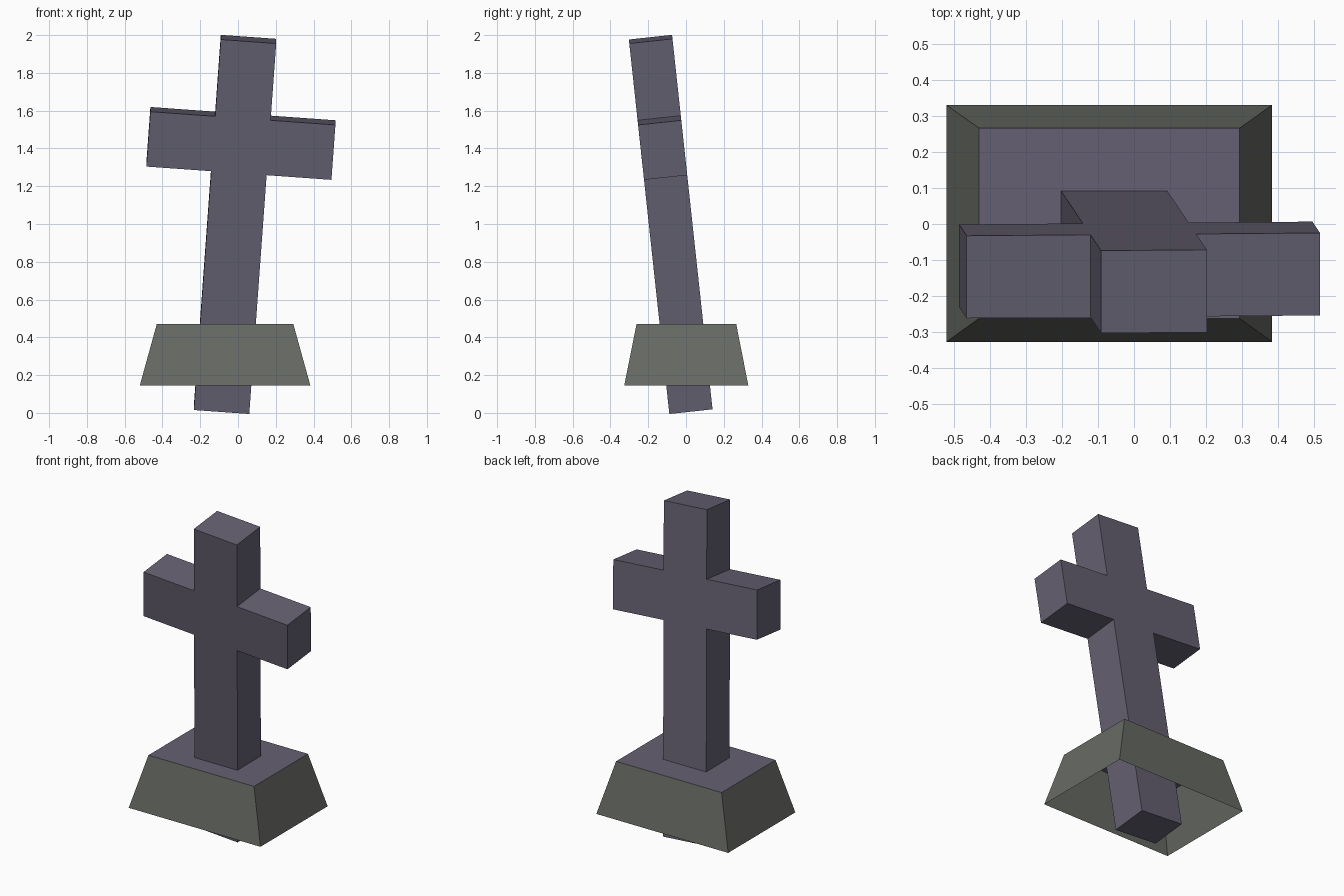
import bpy, bmesh
from mathutils import Matrix, Vector

if "Cube" in bpy.data.objects:
    bpy.data.objects.remove(bpy.data.objects["Cube"])


def material(name, rgb):
    m = bpy.data.materials.new(name)
    m.diffuse_color = (*rgb, 1)
    m.use_nodes = True
    m.node_tree.nodes["Principled BSDF"].inputs["Base Color"].default_value = m.diffuse_color
    return m


slate = material("purple slate", (0.130, 0.118, 0.168))
stone = material("green grey stone", (0.135, 0.143, 0.127))


def add_object(name, bm, mats):
    bmesh.ops.recalc_face_normals(bm, faces=bm.faces)
    mesh = bpy.data.meshes.new(name)
    bm.to_mesh(mesh)
    bm.free()
    for m in mats:
        mesh.materials.append(m)
    ob = bpy.data.objects.new(name, mesh)
    bpy.context.collection.objects.link(ob)
    return ob


# Leaning cross: half outline mirrored, extruded front to back
W, ARM, D = 0.147, 0.491, 0.23
LOW, HIGH, TOP = 1.275, 1.568, 1.978
half = [(W, 0), (W, LOW), (ARM, LOW), (ARM, HIGH), (W, HIGH), (W, TOP)]
outline = half + [(-x, z) for x, z in reversed(half)]
bm = bmesh.new()
face = bm.faces.new([bm.verts.new((x, -D / 2, z)) for x, z in outline])
ext = bmesh.ops.extrude_face_region(bm, geom=[face], use_keep_orig=True)
bmesh.ops.translate(bm, vec=(0, D, 0),
                    verts=[v for v in ext["geom"] if isinstance(v, bmesh.types.BMVert)])
# Tilt it to the right and forward
foot, head = Vector((-0.087, 0.025, 0.017)), Vector((0.0555, -0.187, 1.978))
up = (head - foot).normalized()
back = up.cross(Vector((1, 0.008, -0.072))).normalized()
side = back.cross(up)
tilt = Matrix((side, back, up)).transposed().to_4x4()
bm.transform(Matrix.Translation(foot) @ tilt)
add_object("cross", bm, [slate])

# Tapered plinth, open underneath, with a slate top
bm = bmesh.new()


def ring(x0, x1, y0, y1, z):
    return [bm.verts.new((x, y, z)) for x, y in ((x0, y0), (x1, y0), (x1, y1), (x0, y1))]


low = ring(-0.52, 0.383, -0.327, 0.33, 0.145)
top = ring(-0.43, 0.293, -0.262, 0.266, 0.47)
for i in range(4):
    j = (i + 1) % 4
    bm.faces.new((low[i], low[j], top[j], top[i]))
bm.faces.new(top).material_index = 1
add_object("plinth", bm, [stone, slate])
